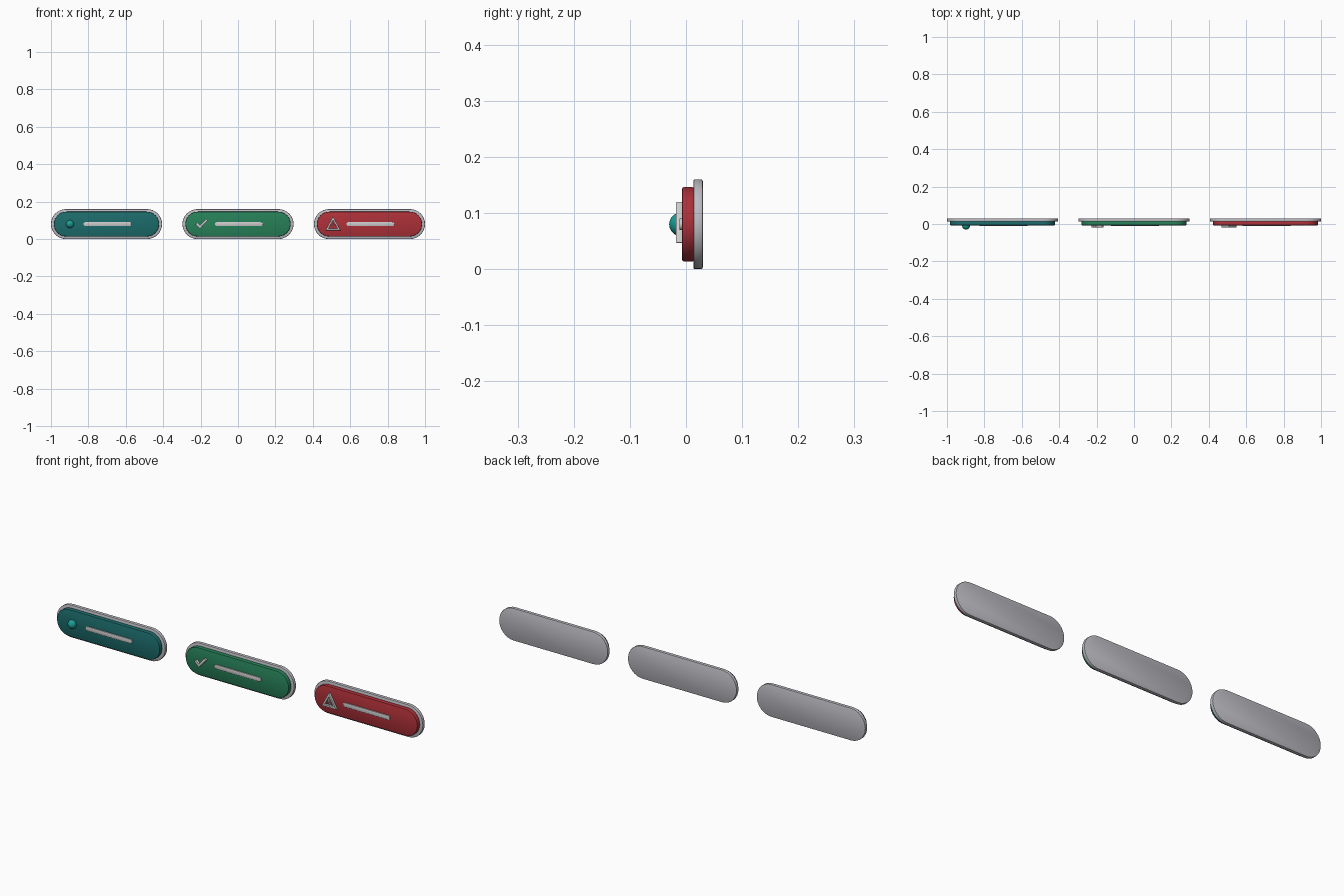
import bpy, bmesh, math

if "Cube" in bpy.data.objects:
    bpy.data.objects.remove(bpy.data.objects["Cube"])

Z = 0.08          # centre height of every badge
SPACING = 0.703


def material(name, rgb):
    m = bpy.data.materials.new(name)
    m.diffuse_color = (*rgb, 1)
    m.use_nodes = True
    m.node_tree.nodes["Principled BSDF"].inputs["Base Color"].default_value = m.diffuse_color
    return m


TEAL = material("teal", (0.012, 0.15, 0.15))
GREEN = material("green", (0.02, 0.22, 0.1))
RED = material("red", (0.42, 0.03, 0.04))
MINT = material("bright_teal", (0.01, 0.34, 0.3))
WHITE = material("off_white", (0.8, 0.8, 0.78))
GREY = material("rim_grey", (0.5, 0.5, 0.54))


def smooth(ob):
    bpy.ops.object.select_all(action='DESELECT')
    ob.select_set(True)
    bpy.context.view_layer.objects.active = ob
    bpy.ops.object.shade_smooth_by_angle(angle=math.radians(35))


def prism(name, outer, front, back, mat, bevel=0.0, inner=None):
    """Extrude an x-z outline along y; an inner outline makes it a frame."""
    bm = bmesh.new()

    def ring(pts, y):
        return [bm.verts.new((x, y, z)) for x, z in pts]

    def bridge(a, b):
        n = len(a)
        for i in range(n):
            j = (i + 1) % n
            bm.faces.new((a[i], a[j], b[j], b[i]))

    f, b = ring(outer, front), ring(outer, back)
    bridge(f, b)
    if inner:
        fi, bi = ring(inner, front), ring(inner, back)
        bridge(fi, bi)
        bridge(f, fi)
        bridge(b, bi)
    else:
        bm.faces.new(f)
        bm.faces.new(b)
    bmesh.ops.recalc_face_normals(bm, faces=bm.faces)
    if bevel:
        edges = [e for e in bm.edges if e.calc_face_angle(0) > math.radians(40)]
        bmesh.ops.bevel(bm, geom=edges, offset=bevel, segments=2, profile=0.5,
                        affect='EDGES', clamp_overlap=True)
    me = bpy.data.meshes.new(name)
    bm.to_mesh(me)
    bm.free()
    ob = bpy.data.objects.new(name, me)
    bpy.context.collection.objects.link(ob)
    me.materials.append(mat)
    smooth(ob)
    return ob


def pill(cx, cz, w, h, seg=16):
    """Outline with semicircular ends."""
    r, pts = h / 2, []
    for side, start in ((1, -math.pi / 2), (-1, math.pi / 2)):
        for i in range(seg + 1):
            a = start + math.pi * i / seg
            pts.append((cx + side * (w / 2 - r) + r * math.cos(a),
                        cz + r * math.sin(a)))
    return pts


# Rim plate, coloured body and label bar of each badge
for label, cx, mat in (("info", -SPACING, TEAL), ("success", 0, GREEN),
                       ("warning", SPACING, RED)):
    prism(label + "_rim", pill(cx, Z, 0.594, 0.16), 0.013, 0.03, GREY, 0.003)
    prism(label + "_body", pill(cx, Z, 0.562, 0.132), -0.007, 0.015, mat, 0.003)
    prism(label + "_label_bar", pill(cx + 0.005, Z, 0.257, 0.021, 6),
          -0.012, -0.004, WHITE, 0.001)

# Status dot
bpy.ops.mesh.primitive_uv_sphere_add(segments=32, ring_count=16, radius=0.021,
                                     location=(-SPACING - 0.195, -0.009, Z))
dot = bpy.context.object
dot.name = "status_dot"
dot.data.materials.append(MINT)
smooth(dot)

# Check mark
check = [(-0.227, 0.08), (-0.203, 0.055), (-0.162, 0.1),
         (-0.171, 0.108), (-0.203, 0.073), (-0.218, 0.089)]
prism("check_mark", check, -0.018, -0.004, WHITE, 0.001)

# Warning triangle frame
ix = SPACING - 0.195
tri = [(-0.04, 0.047), (0.04, 0.047), (0, 0.12)]
cz, k = 0.071, 0.6
prism("warning_triangle", [(ix + x, z) for x, z in tri], -0.018, -0.004, WHITE,
      0.0015, [(ix + x * k, cz + (z - cz) * k) for x, z in tri])

# Exclamation stem and point
for name, z0, z1 in (("exclamation_stem", 0.07, 0.091),
                     ("exclamation_point", 0.0585, 0.0655)):
    prism(name, [(ix - 0.0035, z0), (ix + 0.0035, z0),
                 (ix + 0.0035, z1), (ix - 0.0035, z1)],
          -0.018, -0.004, WHITE, 0.0008)
